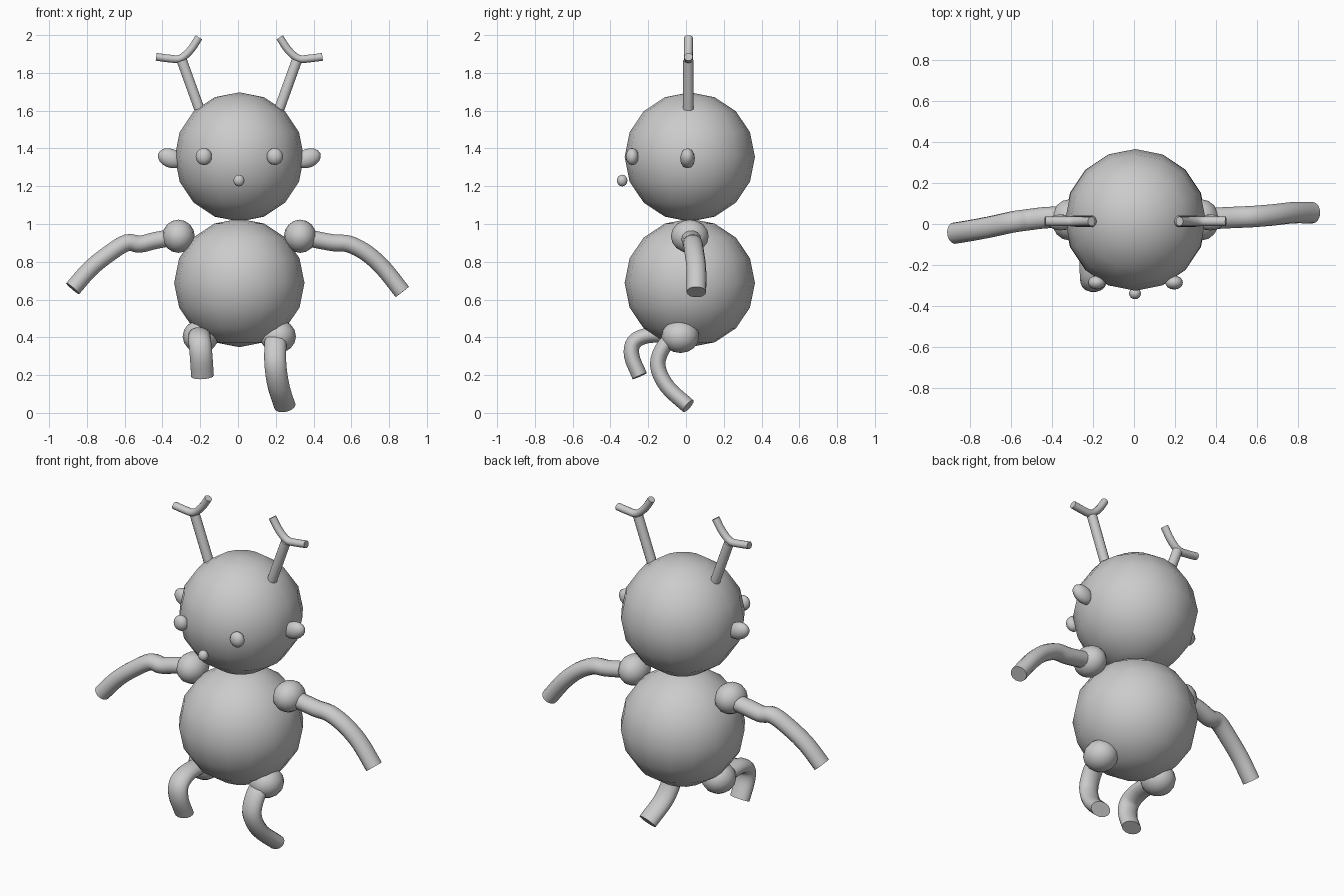
import bpy, bmesh, math
from mathutils import Vector, Matrix

if "Cube" in bpy.data.objects:
    bpy.data.objects.remove(bpy.data.objects["Cube"])

grey = bpy.data.materials.new("plain_grey")
grey.diffuse_color = (0.6, 0.6, 0.6, 1)
grey.use_nodes = True
grey.node_tree.nodes["Principled BSDF"].inputs["Base Color"].default_value = grey.diffuse_color


def finish(name, bm):
    bmesh.ops.recalc_face_normals(bm, faces=bm.faces)
    mesh = bpy.data.meshes.new(name)
    bm.to_mesh(mesh)
    bm.free()
    mesh.materials.append(grey)
    obj = bpy.data.objects.new(name, mesh)
    bpy.context.collection.objects.link(obj)
    bpy.ops.object.select_all(action='DESELECT')
    obj.select_set(True)
    bpy.context.view_layer.objects.active = obj
    bpy.ops.object.shade_smooth_by_angle(angle=math.radians(40))
    return obj


def ball(name, centre, radii, tilt=0, segments=16, rings=8):
    """Ellipsoid, tilted about the y axis."""
    bm = bmesh.new()
    bmesh.ops.create_uvsphere(bm, u_segments=segments, v_segments=rings, radius=1)
    bm.transform(Matrix.Translation(centre) @ Matrix.Rotation(tilt, 4, 'Y')
                 @ Matrix.Diagonal((*radii, 1)))
    return finish(name, bm)


def spline(pts, steps):
    """Smooth path through the points."""
    p = [2 * pts[0] - pts[1]] + pts + [2 * pts[-1] - pts[-2]]
    out = []
    for i in range(1, len(p) - 2):
        a, b, c, d = p[i - 1:i + 3]
        for k in range(steps):
            t = k / steps
            out.append(0.5 * (2 * b + (c - a) * t + (2 * a - 5 * b + 4 * c - d) * t * t
                              + (3 * b - a - 3 * c + d) * t ** 3))
    return out + [pts[-1]]


def tube(name, points, side, r_side, r_other, sides=14, steps=4):
    """Limb with an elliptical section and flat ends."""
    pts = [Vector(p) for p in points]
    path = spline(pts, steps) if len(pts) > 2 else pts
    bm = bmesh.new()
    rings = []
    for i, p in enumerate(path):
        along = (path[min(i + 1, len(path) - 1)] - path[max(i - 1, 0)]).normalized()
        other = along.cross(Vector(side)).normalized()
        across = other.cross(along)
        rings.append([bm.verts.new(p + across * r_side * math.cos(2 * math.pi * k / sides)
                                   + other * r_other * math.sin(2 * math.pi * k / sides))
                      for k in range(sides)])
    for a, b in zip(rings, rings[1:]):
        for k in range(sides):
            n = (k + 1) % sides
            bm.faces.new((a[k], a[n], b[n], b[k]))
    bm.faces.new(rings[0])
    bm.faces.new(rings[-1])
    return finish(name, bm)


X, Y = (1, 0, 0), (0, 1, 0)
MID = 0.007

# Body and head
ball("body", (MID, 0.02, 0.688), (0.345, 0.345, 0.34))
ball("head", (MID, 0.02, 1.355), (0.342, 0.345, 0.342))

# Paired parts
for s, label in ((-1, "left"), (1, "right")):
    def at(x, y, z):
        return (MID + s * x, y, z)
    ball(label + "_eye", at(0.188, -0.285, 1.357), (0.043, 0.034, 0.045))
    ball(label + "_ear", at(0.364, 0.008, 1.348), (0.07, 0.039, 0.05), tilt=-s * 0.38)
    ball(label + "_shoulder", at(0.322, 0.02, 0.935), (0.086, 0.1, 0.088))
    ball(label + "_hip", at(0.205, -0.03, 0.405), (0.095, 0.1, 0.088))
    tube(label + "_antler_stem", [at(0.212, 0.013, 1.61), at(0.304, 0.013, 1.865)],
         Y, 0.028, 0.028)
    tube(label + "_antler_fork",
         [at(0.44, 0.013, 1.885), at(0.37, 0.013, 1.876), at(0.312, 0.013, 1.876),
          at(0.258, 0.013, 1.922), at(0.214, 0.013, 1.988)], Y, 0.023, 0.021)

# Nose
ball("nose", (0.005, -0.338, 1.23), (0.029, 0.028, 0.031))

# Arms, swung in opposite directions
tube("left_arm", [(-0.34, 0.035, 0.93), (-0.44, 0.03, 0.912), (-0.52, 0.02, 0.893),
                  (-0.59, 0.01, 0.9), (-0.69, -0.012, 0.838), (-0.785, -0.03, 0.76),
                  (-0.875, -0.045, 0.658)], Y, 0.052, 0.046)
tube("right_arm", [(0.35, 0.025, 0.93), (0.44, 0.03, 0.912), (0.51, 0.033, 0.9),
                   (0.59, 0.037, 0.893), (0.685, 0.045, 0.843), (0.775, 0.055, 0.76),
                   (0.87, 0.055, 0.64)], Y, 0.052, 0.046)

# Legs, in mid stride
tube("left_leg", [(-0.205, -0.08, 0.41), (-0.205, -0.2, 0.41), (-0.202, -0.275, 0.375),
                  (-0.195, -0.287, 0.3), (-0.188, -0.245, 0.195)], X, 0.06, 0.042)
tube("right_leg", [(0.2, -0.03, 0.41), (0.198, -0.11, 0.36), (0.198, -0.15, 0.255),
                   (0.215, -0.1, 0.14), (0.248, 0.012, 0.036)], X, 0.058, 0.042)
